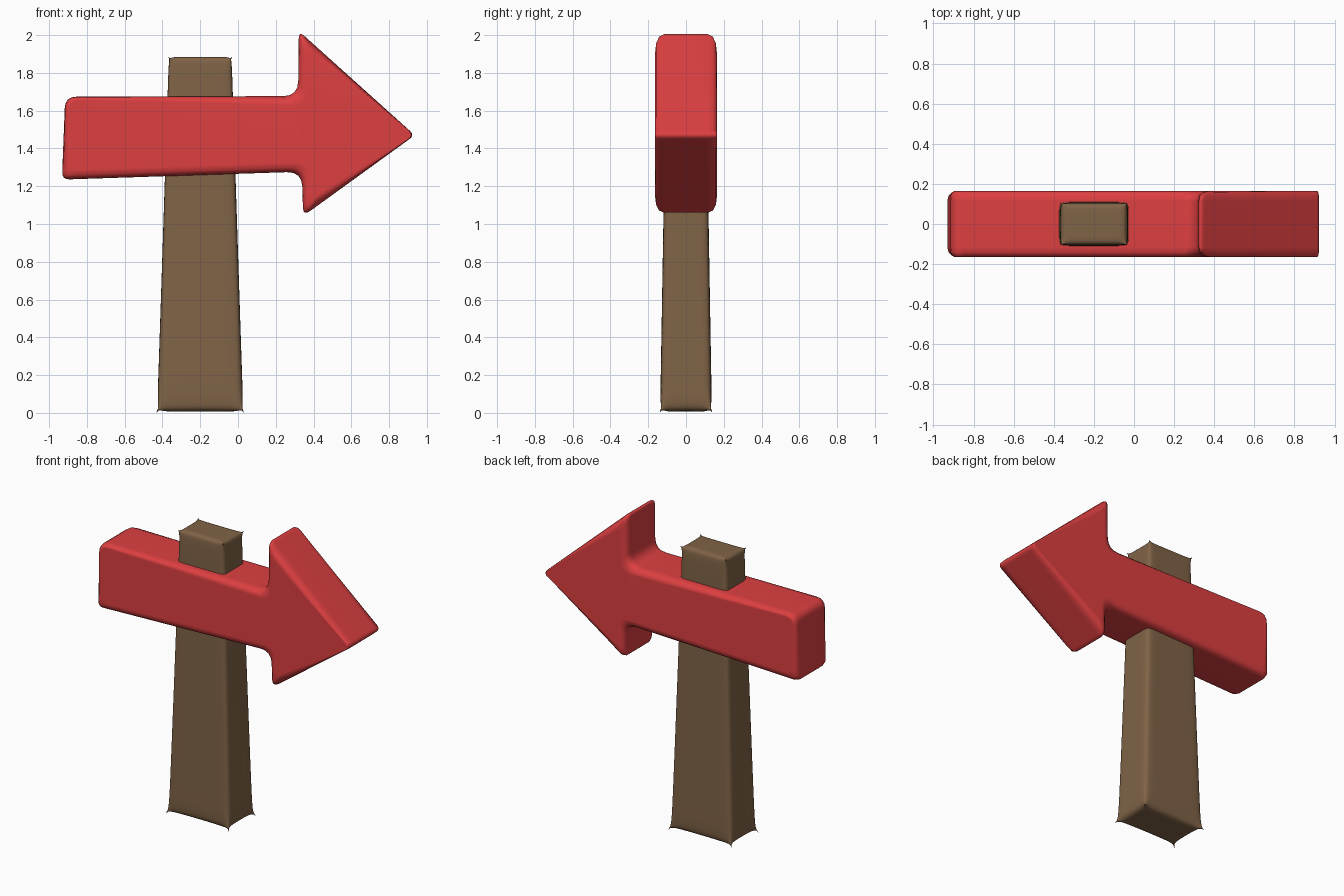
import bpy, bmesh
from mathutils import Vector

if "Cube" in bpy.data.objects:
    bpy.data.objects.remove(bpy.data.objects["Cube"])


def material(name, rgb):
    m = bpy.data.materials.new(name)
    m.diffuse_color = (*rgb, 1)
    m.use_nodes = True
    m.node_tree.nodes["Principled BSDF"].inputs["Base Color"].default_value = m.diffuse_color
    return m


def finish(bm, name, mat):
    bmesh.ops.recalc_face_normals(bm, faces=bm.faces)
    for f in bm.faces:
        f.smooth = True
    me = bpy.data.meshes.new(name)
    bm.to_mesh(me)
    bm.free()
    me.materials.append(mat)
    ob = bpy.data.objects.new(name, me)
    bpy.context.collection.objects.link(ob)
    return ob


red = material("red paint", (0.73, 0.05, 0.053))
brown = material("brown wood", (0.215, 0.125, 0.062))

# Wooden post: tapered block, soft edges with pinned pointed corners
bm = bmesh.new()
bmesh.ops.create_cube(bm, size=2)
for axis, cuts in ((0, (-0.68, 0.68)), (1, (-0.55, 0.55)), (2, (-0.87, 0, 0.93))):
    for c in cuts:
        n = Vector((0, 0, 0))
        n[axis] = 1
        bmesh.ops.bisect_plane(bm, geom=bm.verts[:] + bm.edges[:] + bm.faces[:],
                               plane_co=n * c, plane_no=n)
crease = bm.verts.layers.float.new("crease_vert")
for v in bm.verts:
    x, y, z = v.co
    t = (z + 1) / 2
    corner = min(abs(x), abs(y), abs(z)) > 0.99
    grow = 1.02 if corner else 1.0
    if corner:
        v[crease] = 1.0
    height = 1.885 * t
    if z < -0.99 and not corner:
        height = 0.008
    v.co = (-0.2 + x * grow * (0.228 - 0.062 * t), y * grow * (0.137 - 0.032 * t), height)
post = finish(bm, "wooden_post", brown)
sub = post.modifiers.new("soft edges", 'SUBSURF')
sub.levels = sub.render_levels = 3

# Arrow board outline: x, z, corner rounding, inset weight
outline = [(-0.932, 1.235, 0.04, 1), (-0.915, 1.674, 0.06, 0.35), (0.318, 1.677, 0.08, 1),
           (0.322, 2.022, 0.04, 1), (0.936, 1.470, 0.035, 0.1), (0.345, 1.042, 0.045, 1),
           (0.338, 1.277, 0.08, 1)]


def ring(inset):
    """Inset the outline, then round every corner."""
    pts = [Vector(p[:2]) for p in outline]
    n = len(pts)
    moved = []
    for i, p in enumerate(pts):
        a = (p - pts[i - 1]).normalized()
        b = (pts[(i + 1) % n] - p).normalized()
        na, nb = Vector((a.y, -a.x)), Vector((b.y, -b.x))
        moved.append(p + (na + nb) / (1 + na.dot(nb)) * inset * outline[i][3])
    out = []
    for i, p in enumerate(moved):
        d = outline[i][2]
        s = p + (moved[i - 1] - p).normalized() * d
        e = p + (moved[(i + 1) % n] - p).normalized() * d
        for t in (0, 0.25, 0.5, 0.75, 1):
            out.append(s * (1 - t) ** 2 + p * 2 * t * (1 - t) + e * t * t)
    return out


# Arrow board: stacked rings with rounded front and back rims
bm = bmesh.new()
half = [(0.165, 0.05), (0.158, 0.022), (0.142, 0.006), (0.115, 0)]
loops = []
for y, inset in [(-y, i) for y, i in half] + half[::-1]:
    loops.append([bm.verts.new((p.x, y, p.y)) for p in ring(inset)])
count = len(loops[0])
for a, b in zip(loops, loops[1:]):
    for i in range(count):
        j = (i + 1) % count
        bm.faces.new((a[i], a[j], b[j], b[i]))
bm.faces.new(loops[0])
bm.faces.new(loops[-1])
arrow = finish(bm, "arrow_board", red)
arrow.modifiers.new("clean shading", 'WEIGHTED_NORMAL')
